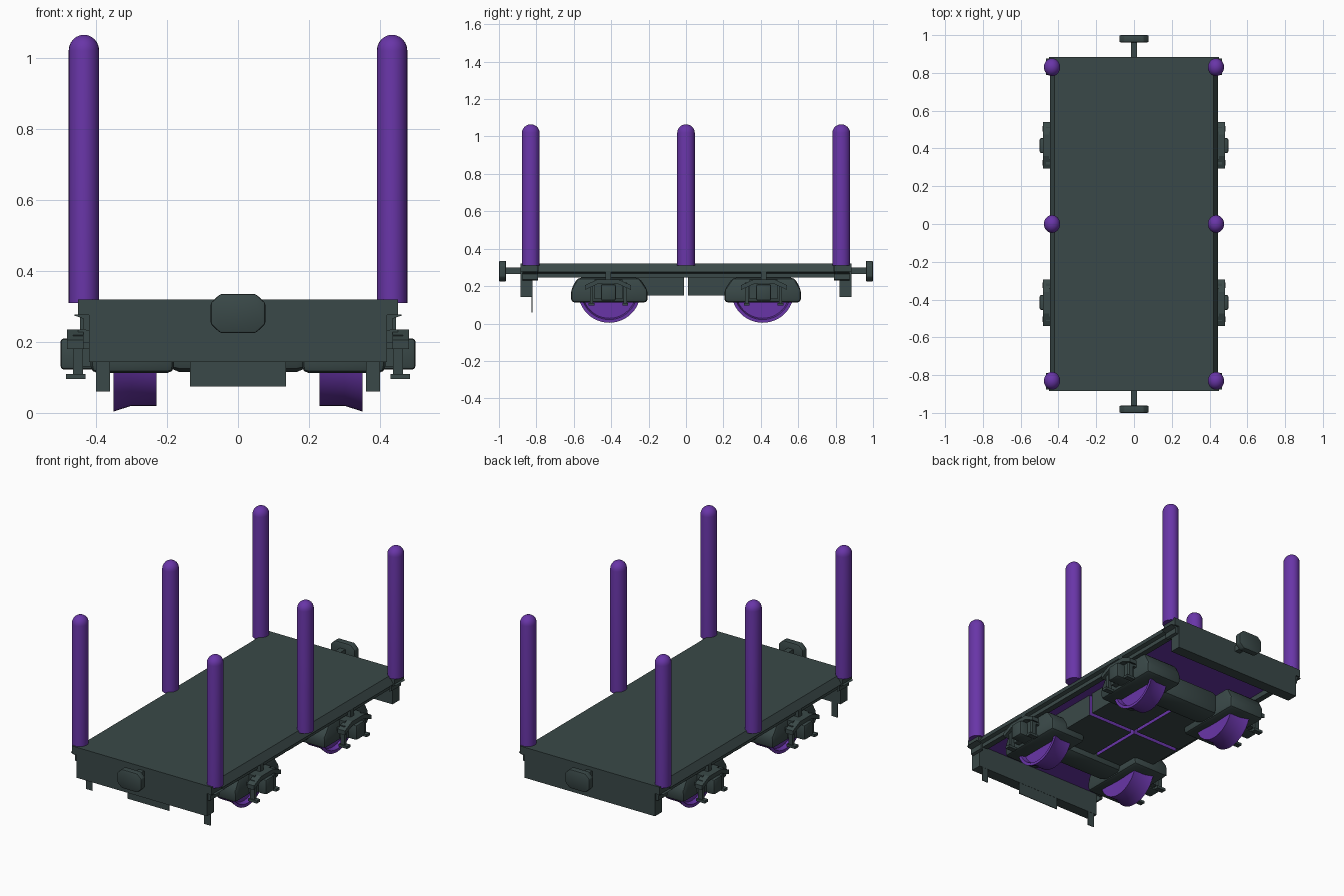
import bpy, bmesh, math
from mathutils import Vector, Matrix

old = bpy.data.objects.get("Cube")
if old:
    bpy.data.objects.remove(old, do_unlink=True)


def material(name, rgb):
    m = bpy.data.materials.new(name)
    m.use_nodes = True
    m.diffuse_color = (*rgb, 1)
    m.node_tree.nodes["Principled BSDF"].inputs["Base Color"].default_value = (*rgb, 1)
    return m


GREY = material("slate_grey", (0.042, 0.066, 0.065))
PURPLE = material("purple", (0.14, 0.036, 0.39))


def finish(name, bm, mats, smooth=False, rule=None):
    bmesh.ops.recalc_face_normals(bm, faces=bm.faces)
    if rule:
        for f in bm.faces:
            f.normal_update()
            f.material_index = 1 if rule(f) else 0
    me = bpy.data.meshes.new(name)
    bm.to_mesh(me)
    bm.free()
    ob = bpy.data.objects.new(name, me)
    bpy.context.collection.objects.link(ob)
    for m in mats:
        me.materials.append(m)
    if smooth:
        bpy.ops.object.select_all(action='DESELECT')
        ob.select_set(True)
        bpy.context.view_layer.objects.active = ob
        bpy.ops.object.shade_smooth_by_angle(angle=math.radians(35))
    return ob


def box(name, x, y, z, mats=(GREY,), bevel=0, rule=None):
    """Box from (min, max) ranges on each axis."""
    bm = bmesh.new()
    bmesh.ops.create_cube(bm, size=1)
    for v in bm.verts:
        v.co = Vector((r[0] + (c + 0.5) * (r[1] - r[0]) for r, c in zip((x, y, z), v.co)))
    if bevel:
        bmesh.ops.bevel(bm, geom=bm.edges[:], offset=bevel, segments=2,
                        profile=0.5, affect='EDGES')
    return finish(name, bm, mats, bool(bevel), rule)


def prism(name, points, axis, span, bevel=0):
    """Extrude a profile: (y, z) along x, or (x, z) along y."""
    bm = bmesh.new()
    place = (lambda a, b, s: (s, a, b)) if axis == 'x' else (lambda a, b, s: (a, s, b))
    ends = [[bm.verts.new(place(a, b, s)) for a, b in points] for s in span]
    n = len(points)
    for e in ends:
        bm.faces.new(e)
    for i in range(n):
        j = (i + 1) % n
        bm.faces.new((ends[0][i], ends[0][j], ends[1][j], ends[1][i]))
    if bevel:
        bmesh.ops.bevel(bm, geom=bm.edges[:], offset=bevel, segments=2,
                        profile=0.5, affect='EDGES')
    return finish(name, bm, (GREY,), bool(bevel))


def lathe(name, profile, mats, matrix, cut_z=None, steps=32):
    """Spin (radius, height) points about z, then place with a matrix."""
    bm = bmesh.new()
    vs = [bm.verts.new((r, 0, h)) for r, h in profile]
    es = [bm.edges.new(p) for p in zip(vs, vs[1:])]
    bmesh.ops.spin(bm, geom=vs + es, axis=(0, 0, 1), cent=(0, 0, 0),
                   angle=math.tau, steps=steps)
    bmesh.ops.remove_doubles(bm, verts=bm.verts, dist=0.0005)
    bmesh.ops.transform(bm, matrix=matrix, verts=bm.verts)
    if cut_z:
        bmesh.ops.bisect_plane(bm, geom=bm.verts[:] + bm.edges[:] + bm.faces[:],
                               plane_co=(0, 0, cut_z), plane_no=(0, 0, 1), clear_outer=True)
    return finish(name, bm, mats, True)


def span(a, b, s):
    """Range mirrored by the sign s."""
    return tuple(sorted((a * s, b * s)))


# Deck with a purple underside
box("deck", (-0.42, 0.42), (-0.885, 0.885), (0.275, 0.32), (GREY, PURPLE),
    rule=lambda f: f.normal.z < -0.5)

for sx, side in ((1, "left"), (-1, "right")):
    # Side rail with a sloped shoulder
    rail = [(0.42, 0.32), (0.445, 0.28), (0.445, 0.275), (0.425, 0.268),
            (0.425, 0.245), (0.39, 0.245), (0.39, 0.3)]
    prism(side + "_side_rail", [(x * sx, z) for x, z in rail], 'y', (-0.79, 0.79))

    # Domed stakes, slightly oval
    dome = [(math.cos(a), 1.02 + 0.045 * math.sin(a))
            for a in (i * math.pi / 12 for i in range(7))]
    for y, place in ((-0.83, "front"), (0, "middle"), (0.83, "back")):
        m = Matrix.Translation((0.434 * sx, y, 0)) @ Matrix.Diagonal((0.043, 0.047, 1, 1))
        lathe(f"{place}_{side}_stake", [(0, 0.31), (1, 0.31)] + dome, (PURPLE,), m, steps=24)

for sy, end in ((-1, "front"), (1, "back")):
    # End beam and coupling
    box(end + "_end_beam", (-0.42, 0.42), span(0.82, 0.885, sy), (0.143, 0.318))
    box(end + "_coupling_rod", (-0.017, 0.017), span(0.87, 0.97, sy), (0.265, 0.3))
    pad = prism(end + "_coupling_pad",
                [(x, z) for x, z in ((-0.077, 0.25), (-0.05, 0.225), (0.05, 0.225),
                                     (0.077, 0.25), (0.077, 0.31), (0.05, 0.335),
                                     (-0.05, 0.335), (-0.077, 0.31))],
                'y', span(0.962, 1.0, sy), 0.006)

    # Centre crosspiece between the wheel housings
    box(end + "_axle_case", (-0.2, 0.2), span(0.33, 0.49, sy), (0.115, 0.26), bevel=0.035)

    for sx, side in ((1, "left"), (-1, "right")):
        tag = f"{end}_{side}"
        # Corner bracket under the stake
        box(tag + "_corner", span(0.41, 0.45, sx), span(0.795, 0.885, sy), (0.275, 0.32))
        prism(tag + "_corner_lip", [(x * sx, z) for x, z in
              ((0.42, 0.28), (0.465, 0.276), (0.435, 0.265), (0.435, 0.235), (0.42, 0.23))],
              'y', span(0.79, 0.875, sy))

        # Underfloor box, its gap walls purple
        box(tag + "_underfloor_box", span(0.01, 0.31, sx), span(0.012, 0.4, sy),
            (0.15, 0.278), (GREY, PURPLE),
            rule=lambda f: f.normal.x * sx < -0.5 or f.normal.y * sy < -0.5)

        # Wheel housing
        arch = [(0.205, 0.112), (0.205, 0.18), (0.25, 0.245), (0.58, 0.245),
                (0.615, 0.18), (0.615, 0.112)]
        prism(tag + "_wheel_housing", [(y * sy, z) for y, z in arch], 'x',
              span(0.18, 0.415, sx), 0.02)

        # Lower half of a flanged wheel
        wheel = [(0, 0.24), (0.11, 0.23), (0.151, 0.23), (0.151, 0.30), (0.167, 0.35),
                 (0.15, 0.35), (0.143, 0.325), (0, 0.325)]
        turn = Matrix.Translation((0, 0.41 * sy, 0.171)) @ Matrix.Rotation(sx * math.pi / 2, 4, 'Y')
        lathe(tag + "_wheel", wheel, (PURPLE,), turn, cut_z=0.2, steps=48)

        # Axle box, spring and hangers
        box(tag + "_axle_box", span(0.4, 0.5, sx), span(0.375, 0.455, sy), (0.122, 0.21), bevel=0.01)
        spring = [(0.295, 0.18), (0.295, 0.205), (0.36, 0.235), (0.475, 0.235),
                  (0.54, 0.205), (0.54, 0.18), (0.475, 0.21), (0.36, 0.21)]
        prism(tag + "_spring", [(y * sy, z) for y, z in spring], 'x', span(0.435, 0.482, sx))
        box(tag + "_spring_seat", span(0.39, 0.45, sx), span(0.34, 0.49, sy), (0.13, 0.235))
        box(tag + "_spring_strut", span(0.415, 0.445, sx), span(0.4, 0.43, sy), (0.22, 0.275))
        for y in (0.325, 0.505):
            box(tag + "_hanger", span(0.437, 0.465, sx), span(y - 0.009, y + 0.009, sy), (0.105, 0.22))
            box(tag + "_hanger_foot", span(0.43, 0.485, sx), span(y - 0.015, y + 0.015, sy),
                (0.095, 0.11))
            box(tag + "_hanger_arm", span(0.4, 0.45, sx), span(y - 0.009, y + 0.009, sy), (0.18, 0.2))

# Thin guard plates behind the front beam
box("guard_plate", (-0.135, 0.135), (-0.825, -0.821), (0.075, 0.16))
for sx, side in ((1, "left"), (-1, "right")):
    box(side + "_guard_tab", span(0.36, 0.4, sx), (-0.825, -0.821), (0.06, 0.16))
